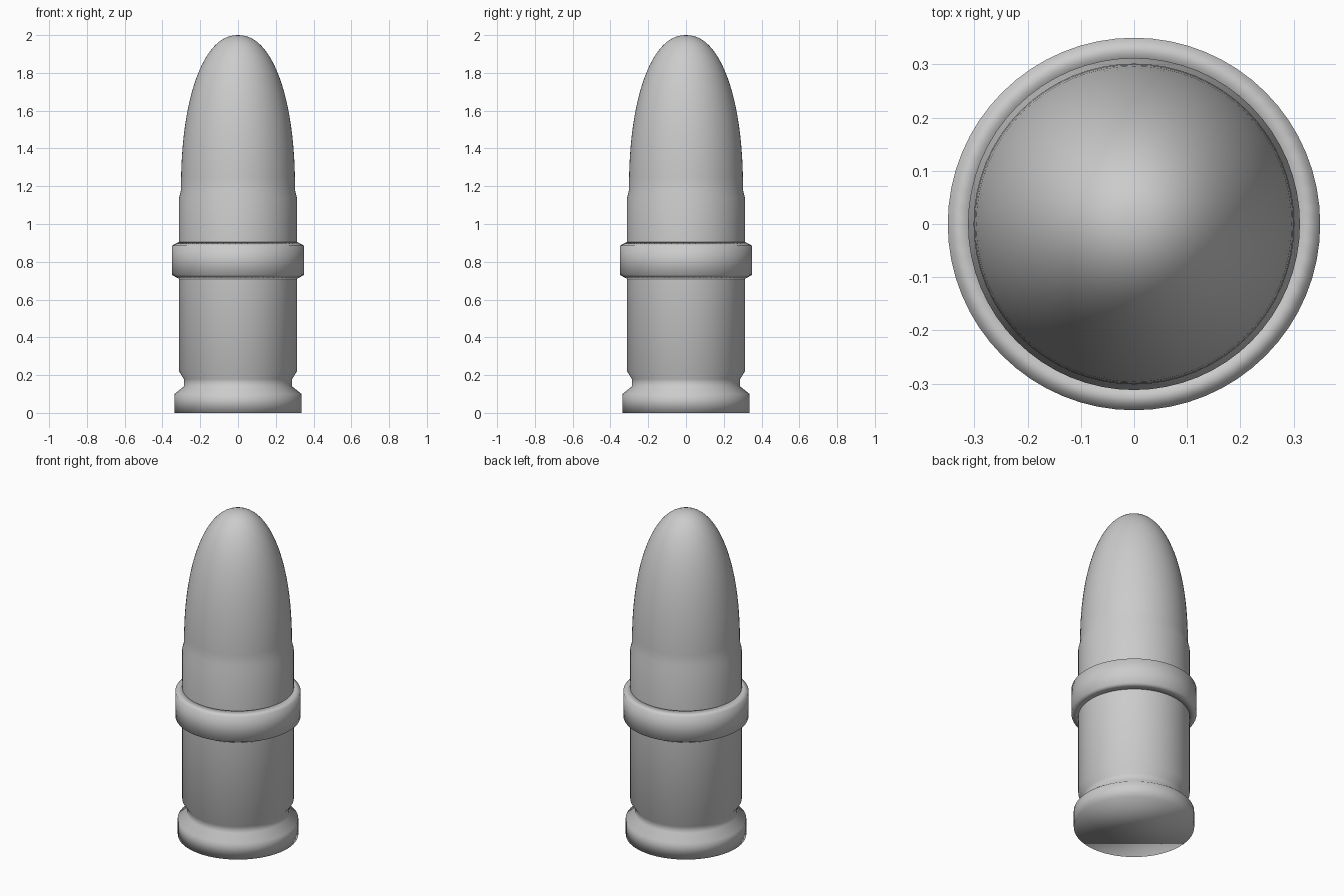
import bpy
import bmesh
import math

SEGMENTS = 64

cube = bpy.data.objects.get("Cube")
if cube:
    bpy.data.objects.remove(cube, do_unlink=True)

# Single plain metal colour
metal = bpy.data.materials.new("light_grey_metal")
metal.use_nodes = True
GREY = (0.6, 0.6, 0.6, 1.0)
metal.diffuse_color = GREY
metal.node_tree.nodes["Principled BSDF"].inputs["Base Color"].default_value = GREY


def lathe(name, profile, closed=False):
    """Revolve (radius, height) points around z; zero radius makes a pole."""
    bm = bmesh.new()
    verts = [bm.verts.new((r, 0, z)) for r, z in profile]
    pairs = list(zip(verts, verts[1:]))
    if closed:
        pairs.append((verts[-1], verts[0]))
    edges = [bm.edges.new(p) for p in pairs]
    bmesh.ops.spin(bm, geom=verts + edges, cent=(0, 0, 0), axis=(0, 0, 1),
                   angle=math.tau, steps=SEGMENTS, use_merge=True)
    bmesh.ops.remove_doubles(bm, verts=bm.verts, dist=0.0005)
    # Flat end cap on any open rim
    rim = [e for e in bm.edges if e.is_boundary]
    if rim:
        bmesh.ops.contextual_create(bm, geom=rim)
    bmesh.ops.recalc_face_normals(bm, faces=bm.faces)
    for face in bm.faces:
        face.smooth = True
    mesh = bpy.data.meshes.new(name)
    bm.to_mesh(mesh)
    bm.free()
    mesh.materials.append(metal)
    obj = bpy.data.objects.new(name, mesh)
    bpy.context.collection.objects.link(obj)
    return obj


# Rimmed casing, with groove and chamfered mouth, running into the ogive nose
casing = [(0.337, 0), (0.337, 0.1), (0.287, 0.14), (0.287, 0.18),
          (0.312, 0.22), (0.312, 1.14), (0.302, 1.18)]
STEPS = 24
nose = []
for i in range(1, STEPS + 1):
    a = math.pi / 2 * i / STEPS
    radius = 0.302 * max(math.cos(a), 0) ** 0.92
    nose.append((radius if i < STEPS else 0, 1.18 + 0.82 * math.sin(a) ** 0.92))
lathe("casing_and_nose", casing + nose)

# Chamfered band around the casing
band = [(0.312, 0.71), (0.35, 0.73), (0.35, 0.885), (0.312, 0.905)]
lathe("band", band, closed=True)
